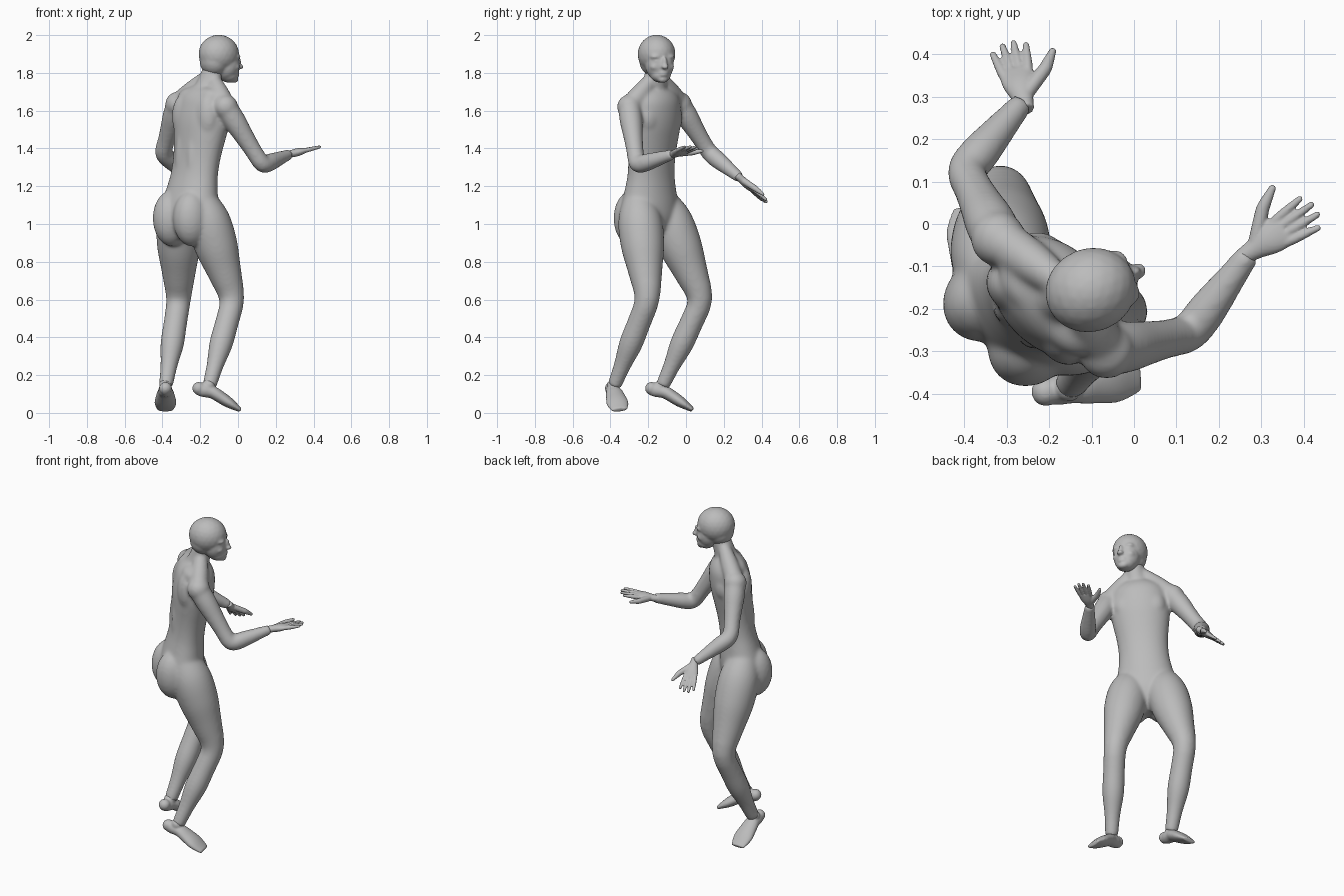
import bpy, bmesh, math
from mathutils import Vector, Matrix

if "Cube" in bpy.data.objects:
    bpy.data.objects.remove(bpy.data.objects["Cube"])

skin = bpy.data.materials.new("plain grey")
skin.use_nodes = True
grey = (0.5, 0.5, 0.5, 1)
skin.diffuse_color = grey
skin.node_tree.nodes["Principled BSDF"].inputs["Base Color"].default_value = grey

torso_turn = Matrix.Rotation(math.radians(45), 3, 'Z')
head_turn = Matrix.Rotation(math.radians(22), 3, 'Z')
pelvis = Vector((-.28, -.2, .9))
neck_base = Vector((-.165, -.165, 1.74))


def sample(points, t):
    """Smooth curve through evenly spaced numbers, t from 0 to 1."""
    place = t * (len(points) - 1)
    i = min(int(place), len(points) - 2)
    f = place - i
    b, c = points[i], points[i + 1]
    a = points[i - 1] if i > 0 else 2 * b - c
    d = points[i + 2] if i + 2 < len(points) else 2 * c - b
    return b + f / 2 * (c - a + f * (2 * a - 5 * b + 4 * c - d + f * (3 * (b - c) + d - a)))


def ellipsoid(bm, centre, radii, turn=Matrix.Identity(3)):
    place = Matrix.Translation(centre) @ turn.to_4x4() @ Matrix.Diagonal((*radii, 1))
    bmesh.ops.create_icosphere(bm, subdivisions=3, radius=1, matrix=place)


def ball(bm, centre, radius):
    ellipsoid(bm, centre, (radius, radius, radius))


def along(points, t):
    """Straight bones with softened joints."""
    def bone(t):
        place = min(max(t, 0), 1) * (len(points) - 1)
        i = min(int(place), len(points) - 2)
        return points[i].lerp(points[i + 1], place - i)
    return (bone(t - .04) + bone(t) + bone(t + .04)) / 3


def tapered(bm, joints, radii, side, flat=(1, 1), rings=40, sides=32):
    """Closed tube along the joints; flat is thickness over width at each end."""
    joints = [Vector(j) for j in joints]
    loops = []
    for n in range(rings + 1):
        t = n / rings
        centre = along(joints, t)
        ahead = (along(joints, t + .03) - along(joints, t - .03)).normalized()
        across = Vector(side)
        across = (across - ahead * across.dot(ahead)).normalized()
        up = ahead.cross(across)
        width = sample(radii, t)
        depth = width * (flat[0] + (flat[1] - flat[0]) * t)
        angles = [math.tau * k / sides for k in range(sides)]
        loops.append([bm.verts.new(centre + across * width * math.cos(a) + up * depth * math.sin(a))
                      for a in angles])
    for low, high in zip(loops, loops[1:]):
        for k in range(sides):
            bm.faces.new((low[k - 1], low[k], high[k], high[k - 1]))
    bm.faces.new(loops[0][::-1])
    bm.faces.new(loops[-1])


def finish(bm, name, voxel, smoothing):
    """Fuse the overlapping shapes into one smooth skin."""
    bmesh.ops.recalc_face_normals(bm, faces=bm.faces)
    mesh = bpy.data.meshes.new(name)
    bm.to_mesh(mesh)
    bm.free()
    mesh.materials.append(skin)
    part = bpy.data.objects.new(name, mesh)
    bpy.context.collection.objects.link(part)
    fuse = part.modifiers.new("fuse", 'REMESH')
    fuse.mode = 'VOXEL'
    fuse.voxel_size = voxel
    fuse.use_smooth_shade = True
    soften = part.modifiers.new("soften", 'SMOOTH')
    soften.factor = 0.5
    soften.iterations = smoothing


def on_trunk(forward, left, height):
    """Place measured from the line between pelvis and neck."""
    spine = pelvis.lerp(neck_base, (height - pelvis.z) / (neck_base.z - pelvis.z))
    return spine + torso_turn @ Vector((forward, left, 0))


def on_head(forward, left, height):
    return Vector((-.1, -.155, height)) + head_turn @ Vector((forward, left, 0))


body = bmesh.new()

# Torso, from crotch through waist and chest to neck
torso_widths = [.075, .15, .177, .172, .157, .145, .143, .149, .16, .17, .168, .15, .08]
tapered(body, [pelvis, neck_base], torso_widths, torso_turn @ Vector((0, 1, 0)), (.72, .68), sides=48)

# Arms and legs share one thickness profile each
leg_radii = [.06, .113, .115, .09, .066, .062, .062, .045, .037]
arm_radii = [.06, .06, .052, .046, .046, .047, .041, .034, .028]
right_shoulder, left_shoulder = Vector((-.065, -.3, 1.62)), Vector((-.32, -.035, 1.635))
right_wrist, left_wrist = Vector((.275, -.065, 1.37)), Vector((-.26, .29, 1.24))
right_ankle, left_ankle = Vector((-.155, -.385, .13)), Vector((-.384, -.13, .13))
tapered(body, [(-.21, -.26, 1.18), (-.025, -.2, .6), right_ankle], leg_radii, (1, -1, 0))
tapered(body, [(-.315, -.15, 1.18), (-.313, .085, .6), left_ankle], leg_radii, (1, -1, 0))
tapered(body, [right_shoulder, (.13, -.26, 1.31), right_wrist], arm_radii, (0, 1, .3))
tapered(body, [left_shoulder, (-.4, .125, 1.375), left_wrist], arm_radii, (1, 0, .3))

for s, shoulder in ((-1, right_shoulder), (1, left_shoulder)):
    # Buttocks, chest muscles, shoulder blades and back ridges
    ellipsoid(body, on_trunk(-.05, s * .075, 1.03), (.107, .095, .15), torso_turn)
    ellipsoid(body, on_trunk(.055, s * .07, 1.56), (.05, .08, .085), torso_turn)
    ellipsoid(body, on_trunk(-.055, s * .085, 1.57), (.055, .07, .12), torso_turn)
    ellipsoid(body, on_trunk(-.06, s * .04, 1.33), (.042, .04, .18), torso_turn)
    # Rounded shoulders, neck slopes and collar bones
    ball(body, shoulder, .066)
    ellipsoid(body, on_trunk(-.035, s * .06, 1.67), (.06, .09, .055), torso_turn)
    tapered(body, [on_trunk(.01, s * .02, 1.78), shoulder], [.035, .05, .055], (0, 0, 1))
    tapered(body, [on_trunk(.06, s * .02, 1.68), shoulder + Vector((0, 0, .05))], [.018, .018], (0, 0, 1))

# Neck
tapered(body, [(-.18, -.17, 1.67), (-.115, -.157, 1.86)], [.08, .063, .057, .055], (1, -1, 0))
finish(body, "body", .008, 20)

# Skull, back of the head, face, jaw and chin
head = bmesh.new()
ellipsoid(head, on_head(-.002, 0, 1.9), (.109, .099, .102), head_turn)
ellipsoid(head, on_head(-.025, 0, 1.865), (.08, .084, .085), head_turn)
ellipsoid(head, on_head(.04, 0, 1.845), (.071, .077, .09), head_turn)
ellipsoid(head, on_head(.055, 0, 1.79), (.052, .056, .042), head_turn)
ellipsoid(head, on_head(.083, 0, 1.766), (.025, .03, .02), head_turn)

# Nose bridge, nose tip and lips
ellipsoid(head, on_head(.113, 0, 1.852), (.013, .013, .034), head_turn)
ellipsoid(head, on_head(.12, 0, 1.832), (.019, .02, .013), head_turn)
for height in (1.789, 1.803):
    ellipsoid(head, on_head(.099, 0, height), (.015, .026, .009), head_turn)

# Brows, eyes and cheeks
for s in (-1, 1):
    ellipsoid(head, on_head(.08, s * .035, 1.885), (.026, .034, .015), head_turn)
    ellipsoid(head, on_head(.088, s * .034, 1.863), (.014, .018, .011), head_turn)
    ellipsoid(head, on_head(.07, s * .042, 1.832), (.03, .027, .022), head_turn)
finish(head, "head", .006, 10)


def foot(name, ankle, direction, across):
    """Foot with a raised heel, resting on the toes."""
    bm = bmesh.new()
    down = Vector((0, 0, 1))
    heel = ankle - direction * .065
    instep = ankle + direction * .025 - down * .022
    toe = ankle + direction * .17 - down * .117
    tapered(bm, [heel, instep, toe], [.026, .036, .04, .05, .058, .042], across, (1.2, .28))
    ball(bm, heel + direction * .012, .034)
    ball(bm, ankle + down * .015, .034)
    finish(bm, name, .005, 8)


foot("right_foot", right_ankle, Vector((1, .2, 0)), Vector((0, 1, 0)))
foot("left_foot", left_ankle, Vector((0, 1, 0)), Vector((1, 0, 0)))


def hand(name, wrist, reach, thumb_side):
    """Flat palm, four fanned fingers and a thumb."""
    bm = bmesh.new()
    reach = reach.normalized()
    across = (thumb_side - reach * thumb_side.dot(reach)).normalized()

    def spot(forward, sideways):
        return wrist + reach * forward + across * sideways

    tapered(bm, [spot(-.03, 0), spot(.1, 0)], [.019, .026, .038, .041], across, (1, .3))
    for k in (-1.5, -.5, .5, 1.5):
        tip = spot(.185 - .008 * k * k, .027 * k)
        tapered(bm, [spot(.06, .016 * k), spot(.105, .021 * k), tip], [.011, .012, .008], across, sides=12)
        ball(bm, tip, .008)
    thumb = [spot(.02, .01), spot(.08, .07), spot(.125, .097)]
    tapered(bm, thumb, [.018, .016, .009], across, sides=12)
    ball(bm, thumb[-1], .009)
    finish(bm, name, .004, 3)


hand("right_hand", right_wrist, Vector((.16, .105, .04)), Vector((-.55, .83, -.1)))
hand("left_hand", left_wrist, Vector((-.2, .72, -.66)), Vector((1, .3, 0)))
